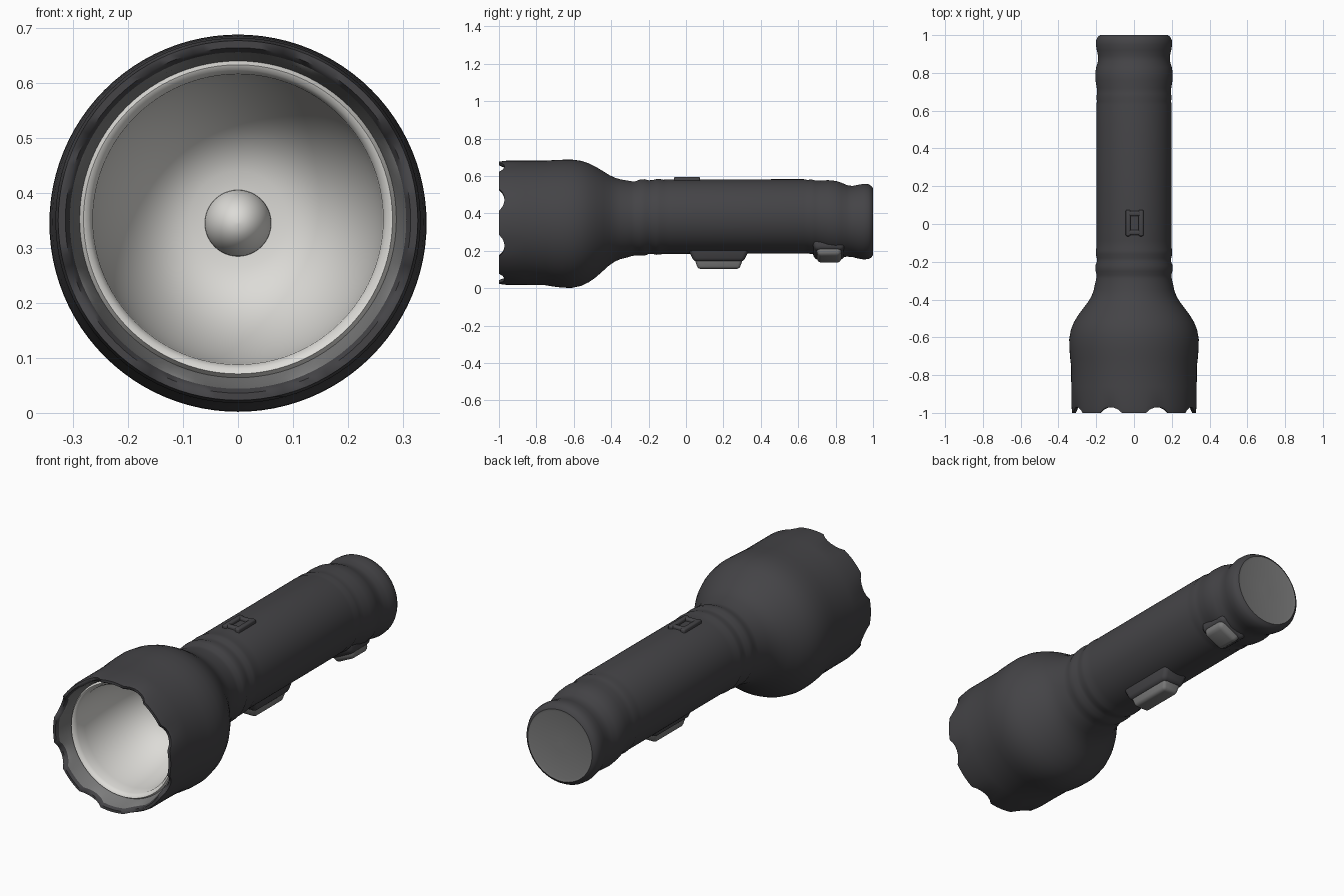
import bpy, bmesh, math
from mathutils import Matrix, Vector

if "Cube" in bpy.data.objects:
    bpy.data.objects.remove(bpy.data.objects["Cube"])

SEG = 96


def material(name, rgb):
    m = bpy.data.materials.new(name)
    m.diffuse_color = (*rgb, 1)
    m.use_nodes = True
    m.node_tree.nodes["Principled BSDF"].inputs["Base Color"].default_value = m.diffuse_color
    return m


DARK = material("dark_rubber", (0.058, 0.057, 0.062))
GREY = material("mid_grey", (0.2, 0.2, 0.2))
LIGHT = material("reflector_white", (0.72, 0.71, 0.68))


def finish(name, bm, mat, angle=40):
    me = bpy.data.meshes.new(name)
    bm.to_mesh(me)
    bm.free()
    ob = bpy.data.objects.new(name, me)
    bpy.context.collection.objects.link(ob)
    me.materials.append(mat)
    bpy.ops.object.select_all(action='DESELECT')
    ob.select_set(True)
    bpy.context.view_layer.objects.active = ob
    bpy.ops.object.shade_smooth_by_angle(angle=math.radians(angle))
    return ob


def notch(a):
    """Depth of the eight scallops cut in the front rim at angle a."""
    step = math.pi / 4
    d = abs((a % step) - step / 2)
    w = math.radians(11)
    return 0.03 * math.cos(d / w * math.pi / 2) ** 0.7 if d < w else 0.0


def lathe(name, rings, mat, scallop=(), cap=False, angle=40):
    """Skin circles (y, radius, centre z) along the y axis."""
    bm = bmesh.new()
    loops = []
    for i, (y, r, zc) in enumerate(rings):
        loop = []
        for k in range(SEG):
            a = 2 * math.pi * k / SEG
            dy = notch(a) if i in scallop else 0
            loop.append(bm.verts.new((r * math.cos(a), y + dy, zc + r * math.sin(a))))
        loops.append(loop)
    for A, B in zip(loops, loops[1:]):
        for k in range(SEG):
            n = (k + 1) % SEG
            bm.faces.new((A[k], A[n], B[n], B[k]))
    if cap:
        bm.faces.new(loops[-1])
    bmesh.ops.recalc_face_normals(bm, faces=bm.faces)
    return finish(name, bm, mat, angle)


def block(name, size, loc, mat, taper=(1, 1), bevel=0.015, roll=0):
    """Rounded box whose underside is scaled by taper; roll turns it about y."""
    bm = bmesh.new()
    bmesh.ops.create_cube(bm, size=1)
    for v in bm.verts:
        t = taper if v.co.z < 0 else (1, 1)
        v.co = Vector((v.co.x * size[0] * t[0], v.co.y * size[1] * t[1], v.co.z * size[2]))
    bmesh.ops.bevel(bm, geom=bm.edges[:], offset=bevel, segments=3, profile=0.5, affect='EDGES')
    bm.transform(Matrix.Translation(loc) @ Matrix.Rotation(roll, 4, 'Y'))
    return finish(name, bm, mat)


# Outer casing: head, bulge, neck rings, grip, tail
lathe("casing", [
    (-0.985, 0.306, 0.35), (-1.0, 0.314, 0.35), (-1.0, 0.327, 0.35), (-0.96, 0.332, 0.35),
    (-0.86, 0.332, 0.35), (-0.75, 0.333, 0.349), (-0.71, 0.338, 0.347), (-0.66, 0.342, 0.345),
    (-0.61, 0.343, 0.345), (-0.56, 0.334, 0.347), (-0.52, 0.318, 0.35), (-0.48, 0.294, 0.354),
    (-0.44, 0.264, 0.36), (-0.41, 0.241, 0.364), (-0.38, 0.224, 0.367), (-0.35, 0.213, 0.369),
    (-0.32, 0.207, 0.37), (-0.29, 0.200, 0.372), (-0.27, 0.198, 0.374), (-0.25, 0.203, 0.377),
    (-0.22, 0.204, 0.379), (-0.20, 0.197, 0.38), (-0.18, 0.197, 0.381), (-0.16, 0.202, 0.381),
    (-0.14, 0.202, 0.382), (-0.12, 0.198, 0.382), (-0.09, 0.199, 0.383),
    (0.63, 0.199, 0.384), (0.65, 0.196, 0.383), (0.67, 0.200, 0.382), (0.69, 0.196, 0.381),
    (0.72, 0.197, 0.378), (0.76, 0.204, 0.374), (0.80, 0.205, 0.369), (0.83, 0.200, 0.365),
    (0.86, 0.191, 0.36), (0.89, 0.190, 0.357), (0.92, 0.197, 0.356), (0.95, 0.202, 0.356),
    (0.975, 0.200, 0.356), (0.992, 0.191, 0.356), (1.0, 0.178, 0.356)],
    DARK, scallop=(0, 1, 2), angle=60)

# Tail end plate
lathe("tail_plate", [(0.996, 0.18, 0.356), (1.0, 0.178, 0.356), (0.997, 0.165, 0.356),
                     (0.997, 0.02, 0.356)], GREY, cap=True)

# Inside of the front rim
lathe("inner_rim", [(-0.985, 0.306, 0.35), (-0.95, 0.299, 0.35), (-0.91, 0.288, 0.352)],
      GREY, scallop=(0,))

# Reflector lip and bowl
bowl = [(-0.91, 0.288, 0.352), (-0.922, 0.281, 0.352), (-0.918, 0.272, 0.352), (-0.90, 0.264, 0.352)]
for i in range(1, 13):
    t = i / 12
    bowl.append((-0.90 + 0.42 * math.sin(t * math.pi / 2), 0.05 + 0.214 * math.cos(t * math.pi / 2) ** 0.85, 0.352))
lathe("reflector", bowl, LIGHT, cap=True, angle=60)

# Bulb dome
lathe("bulb", [(-0.47 - 0.10 * math.sin(i * math.pi / 16), 0.06 * math.cos(i * math.pi / 16) + 0.001, 0.345)
               for i in range(9)], LIGHT, cap=True, angle=60)

# Underside switch on its dark base
block("switch_base", (0.15, 0.35, 0.09), (0.01, 0.175, 0.187), DARK, (0.8, 0.76), 0.02)
block("switch_button", (0.11, 0.27, 0.07), (0.01, 0.175, 0.138), GREY, (0.75, 0.82), 0.015)

# Catch near the tail, low on the right
roll = -math.radians(26)
block("catch_base", (0.18, 0.19, 0.06), (0.075, 0.765, 0.205), DARK, (0.8, 0.8), 0.02, roll)
block("catch", (0.15, 0.145, 0.07), (0.085, 0.765, 0.187), GREY, (0.75, 0.85), 0.02, roll)

# Small raised frame on top of the grip
for s, side in ((-1, "left"), (1, "right")):
    block("top_frame_" + side, (0.026, 0.14, 0.035), (s * 0.034 + 0.003, 0.005, 0.578), DARK, bevel=0.008)
for y, end in ((-0.045, "front"), (0.055, "back")):
    block("top_frame_" + end, (0.08, 0.026, 0.035), (0.003, y, 0.578), DARK, bevel=0.008)
